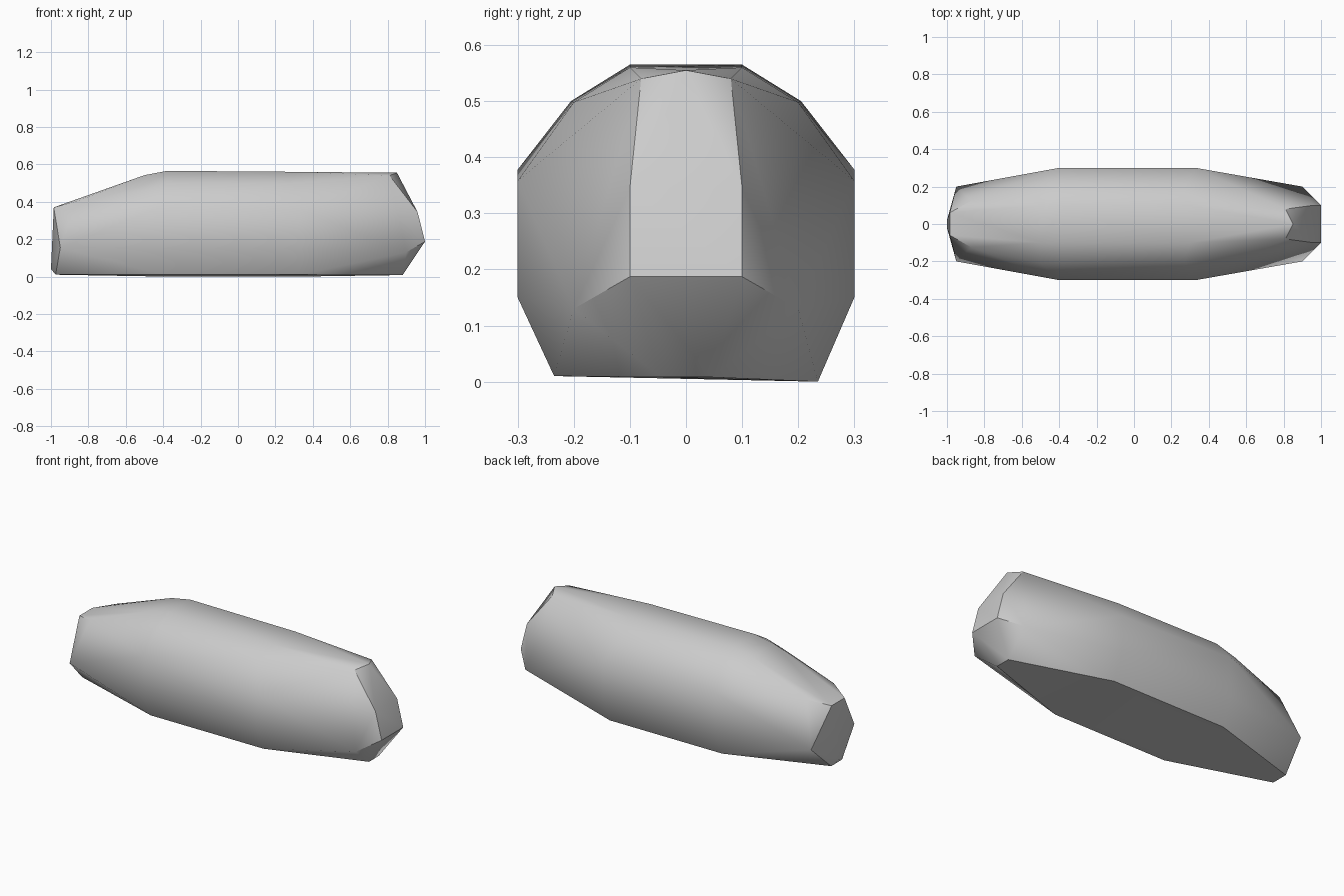
import bpy, bmesh, math

default_cube = bpy.data.objects.get("Cube")
if default_cube:
    bpy.data.objects.remove(default_cube, do_unlink=True)

# Half of the body's corner points (x, half width, z), mirrored across y
tail = [(-0.985, 0.06, 0.37), (-0.95, 0.20, 0.155), (-1.0, 0.02, 0.04),
        (-0.975, 0.05, 0.01), (-0.87, 0.125, 0.40)]
middle = [(-0.50, 0.10, 0.542), (-0.50, 0.21, 0.46),
          (-0.38, 0.10, 0.565), (-0.38, 0.205, 0.50),
          (-0.40, 0.30, 0.378), (-0.40, 0.30, 0.15),
          (0.33, 0.30, 0.358), (0.33, 0.30, 0.15),
          (0.27, 0.20, 0.498), (0.30, 0.10, 0.56)]
nose = [(0.81, 0.08, 0.54), (0.85, 0.0, 0.555), (0.96, 0.10, 0.345),
        (1.0, 0.10, 0.187), (0.90, 0.20, 0.13), (0.88, 0.045, 0.008)]
underside = [(-0.40, 0.235), (0.33, 0.235)]

bm = bmesh.new()
for side in (-1, 1):
    for x, y, z in tail + middle + nose:
        bm.verts.new((x, side * y, z))
    # The underside leans slightly to one side
    for x, y in underside:
        bm.verts.new((x, side * y, 0.005 - side * 0.005))

# Wrap the points in a faceted shell
bmesh.ops.remove_doubles(bm, verts=bm.verts, dist=0.001)
bmesh.ops.convex_hull(bm, input=bm.verts)
loose = [v for v in bm.verts if not v.link_faces]
bmesh.ops.delete(bm, geom=loose, context='VERTS')
bmesh.ops.dissolve_limit(bm, angle_limit=math.radians(1),
                         verts=bm.verts, edges=bm.edges)
bmesh.ops.recalc_face_normals(bm, faces=bm.faces)

mesh = bpy.data.meshes.new("faceted_body")
bm.to_mesh(mesh)
bm.free()
body = bpy.data.objects.new("faceted_body", mesh)
bpy.context.collection.objects.link(body)

# Plain grey surface
grey = bpy.data.materials.new("light_grey")
grey.use_nodes = True
colour = (0.6, 0.6, 0.6, 1)
grey.diffuse_color = colour
grey.node_tree.nodes["Principled BSDF"].inputs["Base Color"].default_value = colour
mesh.materials.append(grey)

# Soft shading across shallow facets, crisp steep edges
bpy.ops.object.select_all(action='DESELECT')
body.select_set(True)
bpy.context.view_layer.objects.active = body
bpy.ops.object.shade_smooth_by_angle(angle=math.radians(35))
